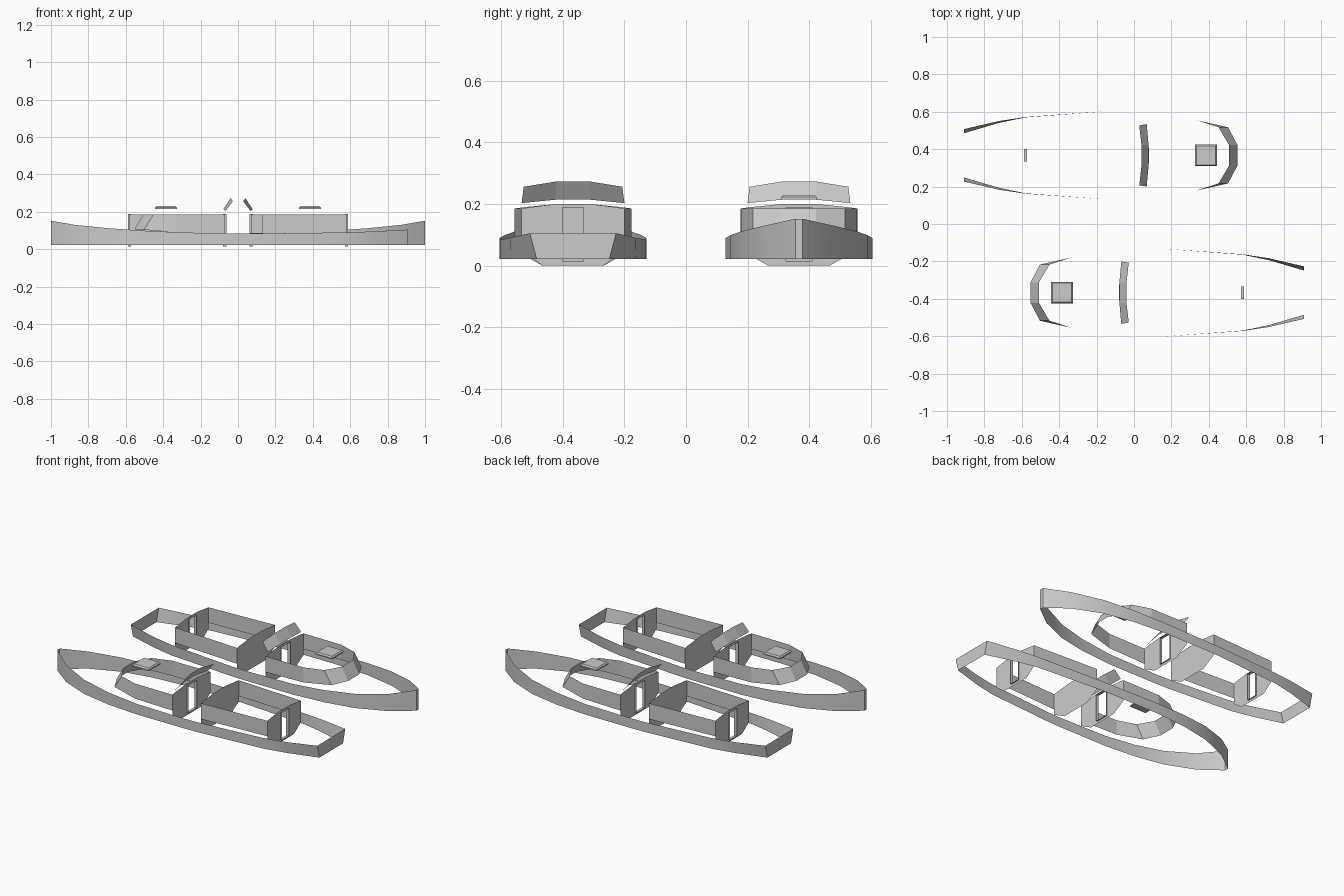
import bpy, bmesh, math
from mathutils import Matrix

if "Cube" in bpy.data.objects:
    bpy.data.objects.remove(bpy.data.objects["Cube"])

# Two identical boats, the second turned half a turn about the vertical axis
PLACES = [("far", Matrix.Translation((0, 0.367, 0))),
          ("near", Matrix.Rotation(math.pi, 4, 'Z') @ Matrix.Translation((0, 0.367, 0)))]


def build(name, verts, faces, smooth=False):
    """Make one mesh part and put a copy on each boat."""
    bm = bmesh.new()
    vs = [bm.verts.new(v) for v in verts]
    for f in faces:
        bm.faces.new([vs[i] for i in f])
    bmesh.ops.remove_doubles(bm, verts=bm.verts, dist=1e-5)
    bmesh.ops.recalc_face_normals(bm, faces=bm.faces)
    mesh = bpy.data.meshes.new(name)
    bm.to_mesh(mesh)
    bm.free()
    for tag, mat in PLACES:
        ob = bpy.data.objects.new(f"{tag}_{name}", mesh)
        bpy.context.collection.objects.link(ob)
        ob.matrix_world = mat
    if smooth:
        bpy.ops.object.select_all(action='DESELECT')
        ob.select_set(True)
        bpy.context.view_layer.objects.active = ob
        bpy.ops.object.shade_smooth_by_angle(angle=math.radians(30))


def strip(name, low, high, closed=False, smooth=False):
    """Band of quads between two point rows."""
    n = len(low)
    faces = [(i, (i + 1) % n, (i + 1) % n + n, i + n) for i in range(n if closed else n - 1)]
    build(name, low + high, faces, smooth)


def both_sides(points):
    """Starboard row followed by its mirrored port row."""
    return points + [(x, -y, z) for x, y, z in reversed(points)]


# Hull band: x, half beam, sheer height, inset at the bottom edge
stations = [(1, .012, .152, 0), (.87, .11, .13, 0), (.69, .185, .112, 0), (.5, .222, .099, 0),
            (.29, .239, .089, 0), (-.04, .239, .084, 0), (-.14, .236, .084, 0),
            (-.58, .205, .09, .002), (-.72, .184, .095, .01), (-.91, .14, .105, .022)]
strip("hull", both_sides([(x, y - d, .022) for x, y, z, d in stations]),
      both_sides([(x, y, z) for x, y, z, d in stations]), closed=True, smooth=True)

# Forward cabin: straight sides with a raked, faceted front
strip("forward_cabin_wall",
      both_sides([(.07, .19, .085), (.335, .188, .09), (.503, .15, .104), (.553, .055, .107)]),
      both_sides([(.07, .19, .185), (.335, .188, .185), (.452, .15, .185), (.508, .055, .185)]))

# Aft cabin side walls
for side, s in (("left", 1), ("right", -1)):
    strip(f"aft_cabin_{side}_wall", [(-.13, .19 * s, .085), (-.58, .167 * s, .087)],
          [(-.13, .19 * s, .185), (-.58, .167 * s, .185)])


# Bulkheads: cambered top, tapered bottom, optional doorway
def bulkhead(name, x, w, door=None):
    half = [(0, .2), (.055, .2), (w - .025, .189), (w, .185), (w, .05), (.1, 0), (0, 0)]
    if door:
        half += [(0, .015), (door, .015), (door, .188), (0, .188)]
    n = len(half)
    verts = [(x, y * s, z) for s in (1, -1) for y, z in half]
    build(name, verts, [tuple(range(n)), tuple(range(2 * n - 1, n - 1, -1))])
    if door:
        ring = [(-door, .015), (door, .015), (door, .188), (-door, .188)]
        strip(name + "_door_frame", [(x - .009, y, z) for y, z in ring],
              [(x + .009, y, z) for y, z in ring], closed=True)


bulkhead("forward_bulkhead", .07, .19, .043)
bulkhead("middle_bulkhead", -.13, .19)
bulkhead("aft_bulkhead", -.58, .167, .034)

# Three-panel raked windshield
strip("windshield",
      both_sides([(.068, .167, .203), (.078, .055, .214)]),
      both_sides([(.028, .16, .256), (.04, .055, .273)]))

# Roof hatch with a slightly tapered lid
ring = [(-1, -1), (1, -1), (1, 1), (-1, 1)]
low = [(.385 + a * .058, b * .058, .215) for a, b in ring]
mid = [(.385 + a * .058, b * .058, .222) for a, b in ring]
top = [(.385 + a * .051, b * .051, .23) for a, b in ring]
sides = [(i + r, (i + 1) % 4 + r, (i + 1) % 4 + r + 4, i + r + 4) for r in (0, 4) for i in range(4)]
build("roof_hatch", low + mid + top, sides + [(3, 2, 1, 0), (8, 9, 10, 11)])
